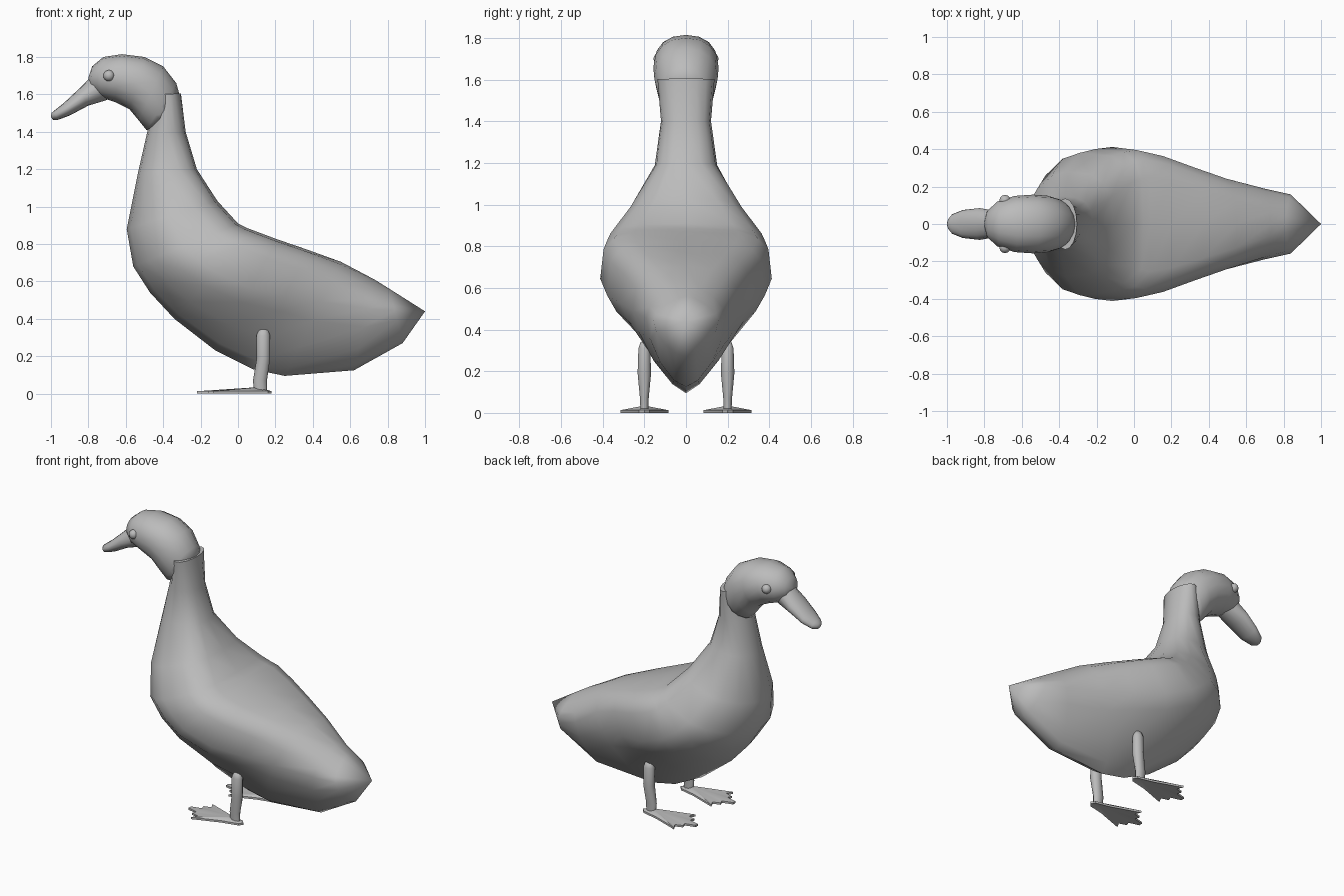
import bpy, bmesh, math
from mathutils import Vector

cube = bpy.data.objects.get("Cube")
if cube:
    bpy.data.objects.remove(cube, do_unlink=True)

GREY = (0.5, 0.5, 0.5, 1)
mat = bpy.data.materials.new("plain grey")
mat.use_nodes = True
mat.diffuse_color = GREY
for node in mat.node_tree.nodes:
    if node.type == 'BSDF_PRINCIPLED':
        node.inputs["Base Color"].default_value = GREY


def finish(bm, name, angle=60):
    bmesh.ops.remove_doubles(bm, verts=bm.verts, dist=0.0005)
    bmesh.ops.recalc_face_normals(bm, faces=bm.faces)
    me = bpy.data.meshes.new(name)
    bm.to_mesh(me)
    bm.free()
    me.materials.append(mat)
    ob = bpy.data.objects.new(name, me)
    bpy.context.collection.objects.link(ob)
    bpy.ops.object.select_all(action='DESELECT')
    ob.select_set(True)
    bpy.context.view_layer.objects.active = ob
    bpy.ops.object.shade_smooth_by_angle(angle=math.radians(angle))
    return ob


def loft(name, rings, sides=16, y=0.0):
    """Skin rings given as (low x, low z, high x, high z, half width,
    position of the widest point, roundness of low half, of high half)."""
    bm = bmesh.new()
    loops = []
    for lx, lz, hx, hz, w, *shape in rings:
        widest, low, high = shape or (.5, 2, 2)
        a, b = Vector((lx, y, lz)), Vector((hx, y, hz))
        mid = a.lerp(b, widest)
        loop = []
        for i in range(sides):
            ang = math.tau * i / sides
            c, s = math.cos(ang), math.sin(ang)
            e = 2 / (high if c > 0 else low)
            across = math.copysign(abs(s) ** e, s) * w
            point = mid.lerp(b if c > 0 else a, abs(c) ** e)
            loop.append(bm.verts.new(point + Vector((0, across, 0))))
        loops.append(loop)
    for p, q in zip(loops, loops[1:]):
        for i in range(sides):
            j = (i + 1) % sides
            bm.faces.new((p[i], p[j], q[j], q[i]))
    bm.faces.new(loops[0])
    bm.faces.new(loops[-1])
    bmesh.ops.dissolve_degenerate(bm, dist=0.0001, edges=bm.edges)
    return finish(bm, name)


# Neck, breast, keeled belly and pointed tail with a broad flat back
loft("body", [
    (-.43, 1.60, -.305, 1.605, .137),
    (-.485, 1.40, -.28, 1.40, .12, .5, 2, 2.3),
    (-.535, 1.18, -.22, 1.20, .15, .45, 2, 2.6),
    (-.595, .88, -.11, 1.03, .28, .47, 1.7, 2.9),
    (-.56, .68, 0, .91, .38, .48, 1.8, 3.6),
    (-.47, .54, .05, .885, .40, .5, 1.7, 3.8),
    (-.34, .40, .09, .87, .412, .52, 1.5, 4),
    (-.12, .23, .21, .825, .378, .56, 1.3, 4),
    (.08, .13, .37, .77, .315, .62, 1.25, 3.6),
    (.25, .095, .55, .705, .255, .65, 1.4, 2.8),
    (.62, .125, .73, .61, .19, .68, 1.6, 1.8),
    (.88, .27, .81, .56, .158, .6, 1.6, 1.5),
    (1, .44, 1, .44, 0),
])

# Head, overlapping the top of the neck
loft("head", [
    (-.80, 1.68, -.80, 1.69, .01),
    (-.79, 1.63, -.78, 1.75, .07),
    (-.74, 1.585, -.72, 1.80, .12),
    (-.66, 1.56, -.62, 1.815, .15, .5, 2, 2.2),
    (-.58, 1.52, -.50, 1.80, .157, .5, 2, 2.2),
    (-.53, 1.46, -.40, 1.75, .152, .5, 2, 2.2),
    (-.49, 1.41, -.33, 1.66, .135),
    (-.46, 1.41, -.31, 1.59, .113),
])

# Flattened bill
loft("bill", [
    (-.70, 1.57, -.77, 1.71, .07),
    (-.80, 1.54, -.85, 1.63, .085),
    (-.90, 1.487, -.93, 1.555, .075),
    (-.965, 1.463, -.98, 1.515, .052),
    (-.988, 1.464, -.996, 1.502, .028),
    (-1, 1.477, -1, 1.487, .005),
])

# Half outline of a webbed foot, heel to middle toe
WEB = [(.18, 0), (.16, .025), (.05, .05), (-.13, .115),
       (-.11, .075), (-.16, .06), (-.15, .03), (-.22, .012)]

for side, label in ((-1, "front"), (1, "back")):
    # Eye
    bm = bmesh.new()
    bmesh.ops.create_uvsphere(bm, u_segments=12, v_segments=8, radius=.03)
    bmesh.ops.translate(bm, verts=bm.verts, vec=(-.69, side * .126, 1.70))
    finish(bm, label + "_eye")

    # Leg with rounded top
    y = side * .2
    loft(label + "_leg", [
        (.085, .015, .155, .02, .02),
        (.08, .07, .155, .07, .022),
        (.10, .19, .172, .19, .034),
        (.098, .31, .172, .31, .03),
        (.11, .338, .162, .338, .02),
        (.13, .348, .142, .348, .005),
    ], sides=10, y=y)

    # Webbed foot: a thin plate rising to the ankle, hollow beneath
    bm = bmesh.new()
    outline = WEB + [(x, -w) for x, w in reversed(WEB[1:])]
    rim = [bm.verts.new((x, y + w, .013)) for x, w in outline]
    sole = [bm.verts.new((x, y + w, 0)) for x, w in outline]
    ankle = bm.verts.new((.11, y, .035))
    base = bm.verts.new((.11, y, .012))
    for i in range(len(rim)):
        j = (i + 1) % len(rim)
        bm.faces.new((rim[i], rim[j], ankle))
        bm.faces.new((sole[j], sole[i], base))
        bm.faces.new((rim[j], rim[i], sole[i], sole[j]))
    finish(bm, label + "_foot", 30)
